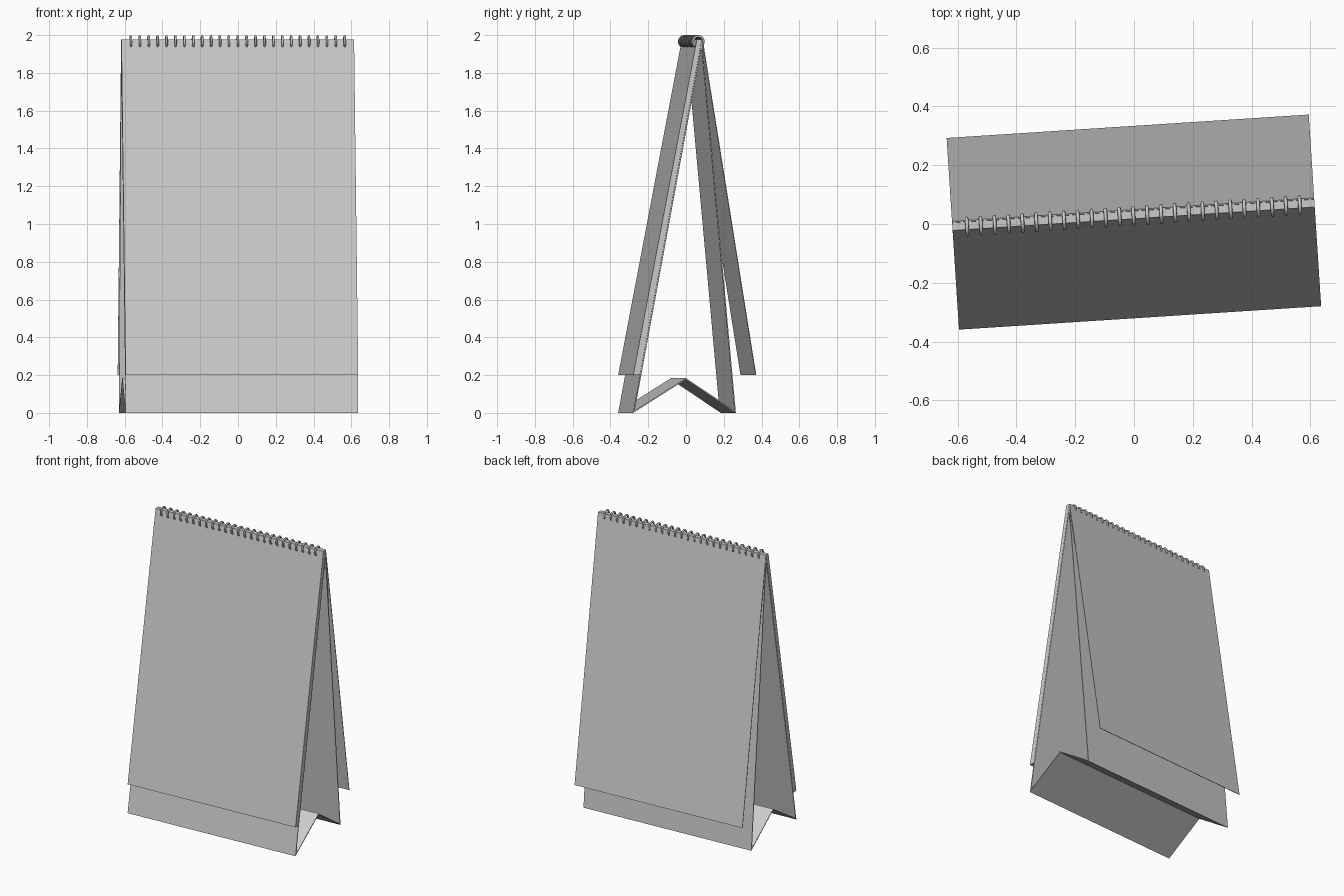
import bpy, bmesh, math
from mathutils import Vector

if "Cube" in bpy.data.objects:
    bpy.data.objects.remove(bpy.data.objects["Cube"])

HALF = 0.617                 # half width of all sheets
TURN = math.radians(3.7)     # whole calendar is turned slightly


def finish(name, bm):
    bmesh.ops.recalc_face_normals(bm, faces=bm.faces)
    me = bpy.data.meshes.new(name)
    bm.to_mesh(me)
    bm.free()
    ob = bpy.data.objects.new(name, me)
    ob.rotation_euler.z = TURN
    bpy.context.collection.objects.link(ob)
    return ob


def slab(name, profile):
    """Extrude a closed (y, z) profile across the width."""
    bm = bmesh.new()
    face = bm.faces.new([bm.verts.new((-HALF, y, z)) for y, z in profile])
    ext = bmesh.ops.extrude_face_region(bm, geom=[face], use_keep_orig=True)
    moved = [g for g in ext["geom"] if isinstance(g, bmesh.types.BMVert)]
    bmesh.ops.translate(bm, verts=moved, vec=(2 * HALF, 0, 0))
    return finish(name, bm)


def inset(points, t):
    """Mitred inner outline of a counter-clockwise loop."""
    pts = [Vector(p) for p in points]
    out = []
    for i, p in enumerate(pts):
        a = (p - pts[i - 1]).normalized()
        b = (pts[(i + 1) % len(pts)] - p).normalized()
        na, nb = Vector((-a.y, a.x)), Vector((-b.y, b.x))
        out.append(p + (na + nb) * t / (1 + na.dot(nb)))
    return out


# Folded card stand: front board, folded base and back board in one loop
outer = [(0.045, 1.978), (-0.32, 0.0), (-0.04, 0.177), (0.225, 0.0)]
inner = inset(outer, 0.006)
bm = bmesh.new()
rows = [[bm.verts.new((x, p[0], p[1])) for p in loop]
        for x, loop in ((-HALF, outer), (HALF, outer), (HALF, inner), (-HALF, inner))]
for r in range(4):
    for i in range(4):
        a, b, j = rows[r], rows[(r + 1) % 4], (i + 1) % 4
        bm.faces.new((a[i], a[j], b[j], b[i]))
finish("card_stand", bm)

# Stack of pages lying on the front board
slab("front_page_stack", [(0.018, 1.978), (0.044, 1.978), (-0.284, 0.2), (-0.32, 0.2)])

# Single page flipped over to the back
slab("flipped_back_page", [(0.045, 1.978), (0.049, 1.978), (0.333, 0.2), (0.329, 0.2)])

# Wire binding rings along the top edge
bm = bmesh.new()
COUNT, SEG, SIDES = 25, 24, 8
R, TUBE = 0.028, 0.006
for k in range(COUNT):
    x = -0.567 + 1.134 * k / (COUNT - 1)
    ring = []
    for s in range(SEG):
        a = math.tau * s / SEG
        row = []
        for t in range(SIDES):
            b = math.tau * t / SIDES
            r = R + TUBE * math.cos(b)
            row.append(bm.verts.new((x + TUBE * math.sin(b),
                                     0.028 + r * math.cos(a), 1.966 + r * math.sin(a))))
        ring.append(row)
    for s in range(SEG):
        p, q = ring[s], ring[(s + 1) % SEG]
        for t in range(SIDES):
            u = (t + 1) % SIDES
            bm.faces.new((p[t], p[u], q[u], q[t])).smooth = True
finish("binding_rings", bm)
